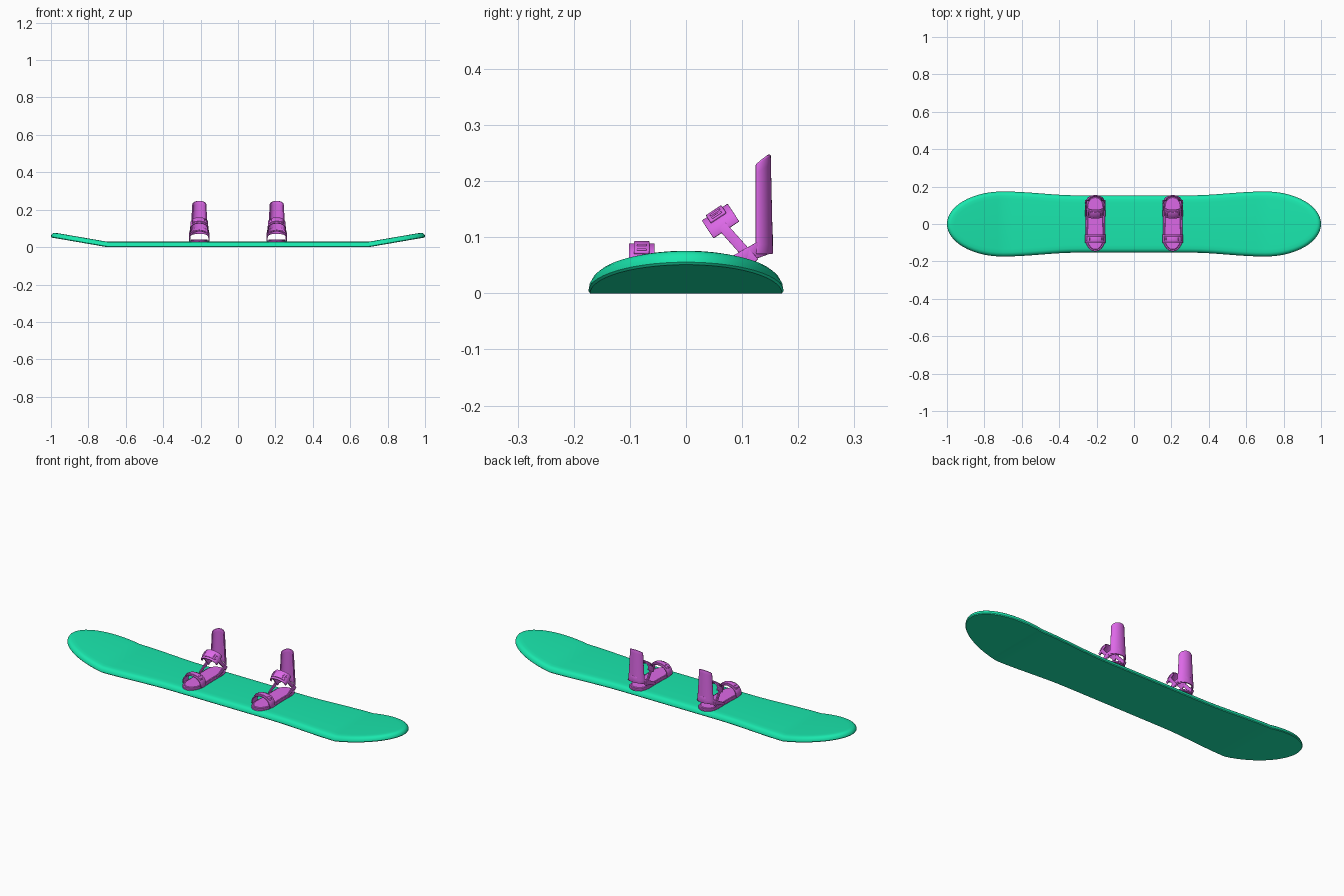
import bpy, bmesh
from math import sin, cos, pi, sqrt
from mathutils import Vector

if "Cube" in bpy.data.objects:
    bpy.data.objects.remove(bpy.data.objects["Cube"])


def material(name, rgb):
    m = bpy.data.materials.new(name)
    m.diffuse_color = (*rgb, 1)
    m.use_nodes = True
    m.node_tree.nodes["Principled BSDF"].inputs["Base Color"].default_value = m.diffuse_color
    return m


GREEN = material("board_green", (0.01, 0.8, 0.42))
PINK = material("binding_pink", (0.72, 0.14, 0.8))


def finish(name, bm, mat, thickness=0, bevel=0):
    bmesh.ops.remove_doubles(bm, verts=bm.verts, dist=1e-5)
    bmesh.ops.recalc_face_normals(bm, faces=bm.faces)
    me = bpy.data.meshes.new(name)
    bm.to_mesh(me)
    bm.free()
    ob = bpy.data.objects.new(name, me)
    bpy.context.collection.objects.link(ob)
    me.materials.append(mat)
    if thickness:
        s = ob.modifiers.new("thickness", 'SOLIDIFY')
        s.thickness, s.offset = thickness, 0
    if bevel:
        b = ob.modifiers.new("bevel", 'BEVEL')
        b.width, b.segments, b.limit_method = bevel, 2, 'ANGLE'
    bpy.ops.object.select_all(action='DESELECT')
    ob.select_set(True)
    bpy.context.view_layer.objects.active = ob
    bpy.ops.object.shade_smooth_by_angle(angle=0.6)
    return ob


def sheet(name, f, nu, nv, thickness, bevel=0.0015):
    """Curved panel from f(u, v), u and v running 0..1."""
    bm = bmesh.new()
    g = [[bm.verts.new(f(i / nu, j / nv)) for j in range(nv + 1)] for i in range(nu + 1)]
    for i in range(nu):
        for j in range(nv):
            bm.faces.new((g[i][j], g[i + 1][j], g[i + 1][j + 1], g[i][j + 1]))
    return finish(name, bm, PINK, thickness, bevel)


def lofted(name, half_outline, layers, mat, rise=lambda p: 0, axis='x'):
    """Stack inset copies of a symmetric outline; half_outline runs tip to tip."""
    n = len(half_outline)
    loop = half_outline + [(a, -b) for a, b in reversed(half_outline[1:-1])]
    pts = [Vector((a, b)) for a, b in loop]
    m = len(pts)
    bm = bmesh.new()
    rings = []
    for inset, z in layers:
        ring = []
        for i, p in enumerate(pts):
            t = (pts[(i + 1) % m] - pts[i - 1]).normalized()
            q = p + Vector((t.y, -t.x)) * inset
            co = (q.x, q.y) if axis == 'x' else (q.y, q.x)
            ring.append(bm.verts.new((*co, z + rise(q.x))))
        rings.append(ring)
    for a, b in zip(rings, rings[1:]):
        for i in range(m):
            j = (i + 1) % m
            bm.faces.new((a[i], a[j], b[j], b[i]))
    # caps: strips joining the two sides
    for r in (rings[0], rings[-1]):
        for i in range(n - 1):
            f = [r[i], r[i + 1], r[(m - i - 1) % m], r[(m - i) % m]]
            bm.faces.new(list(dict.fromkeys(f)))
    return finish(name, bm, mat)


# Board: waisted deck with rounded, upturned tips
def half_width(x):
    x = abs(x)
    if x > 0.7:
        return 0.174 * sqrt(max(0, 1 - ((x - 0.7) / 0.3) ** 2))
    s = min(1, max(0, (x - 0.3) / 0.4))
    return 0.153 + 0.021 * s * s * (3 - 2 * s)


tip = [0.7 + 0.3 * cos(i / 14 * pi / 2) for i in range(15)]
body = [0.7 - 1.4 * i / 28 for i in range(1, 28)]
xs = [-x for x in tip] + [-x for x in body] + tip[::-1]
outline = [(x, 0 if abs(x) > 0.9999 else half_width(x)) for x in xs]
deck = [(0.003, 0), (0, 0.004), (0.0015, 0.012), (0.006, 0.02),
        (0.013, 0.0255), (0.022, 0.028), (0.04, 0.029)]
lofted("board", outline, deck, GREEN, lambda x: max(0, abs(x) - 0.7) * 0.172)


# Binding parts
def strap(name, x0, centre, tilt, width, hx, h, thick, a0=0.0, a1=pi, nu=20):
    def f(u, v):
        a = a0 + (a1 - a0) * u
        w, r = (v - 0.5) * width, h * max(0, sin(a)) ** 0.75
        return (x0 + hx * cos(a),
                centre[0] + w * cos(tilt) - r * sin(tilt),
                centre[1] + w * sin(tilt) + r * cos(tilt))
    sheet(name, f, nu, 1, thick)


def buckled_strap(name, x0, centre, tilt, width, hx, h):
    strap(name, x0, centre, tilt, width, hx, h, 0.006)
    # raised plate over the crown, and ladder ridges on each side
    strap(name + "_plate", x0, centre, tilt, width * 0.6, hx + 0.003, h + 0.004, 0.006, 0.6, pi - 0.6, 14)
    for k, a in enumerate((0.75, 1.0, pi - 1.0, pi - 0.75)):
        strap(f"{name}_ridge_{k}", x0, centre, tilt, width * 0.38, hx + 0.006, h + 0.007,
              0.004, a - 0.05, a + 0.05, 2)


def arm(name, x0, side):
    # upright link from the heel hoop to the ankle strap
    a, b = Vector((0.064, 0.12)), Vector((0.122, 0.055))
    n = Vector((0.75, 0.66)) * 0.018

    def f(u, v):
        p = a.lerp(b, u) + n * (v - 0.5)
        return (x0 + side * (0.043 + 0.008 * u), p.x, p.y)
    sheet(name, f, 4, 1, 0.007)


def heel_hoop(u, v):
    # U-shaped band climbing towards the rear
    t = 2 * u - 1
    a = max(-1, min(1, t / 0.65)) * pi / 2
    y = 0.1 + 0.052 * cos(a) - max(0, abs(t) - 0.65) / 0.35 * 0.06
    low, high = 0.06 + 0.37 * (y - 0.12), 0.079 + 0.56 * (y - 0.105)
    return 0.051 * sin(a), y, low + (high - low) * v


def highback(u, v):
    # tall curved shell with a rounded top
    a = (2 * u - 1) * pi / 2 * 0.95
    s = sin(a)
    top = 0.226 + 0.021 * cos(a) ** 0.8
    y = 0.122 + (0.030 - 0.004 * v) * cos(a)
    return s * (0.046 - 0.011 * v ** 0.8), y, 0.07 + (top - 0.07) * v


# foot outline: (y, half width) from toe to heel
sole = [(-0.147, 0), (-0.144, 0.017), (-0.134, 0.031), (-0.118, 0.043), (-0.098, 0.051),
        (-0.07, 0.054), (-0.02, 0.052), (0.04, 0.051), (0.095, 0.052), (0.12, 0.047),
        (0.138, 0.036), (0.149, 0.019), (0.153, 0)]

for tag, x0 in (("left", -0.207), ("right", 0.207)):
    for part, ins, z0, z1 in (("sole", 0.0, 0.026, 0.036), ("footbed", 0.009, 0.034, 0.041)):
        ob = lofted(f"{tag}_{part}", sole, [(ins, z0), (ins, z1 - 0.003), (ins + 0.003, z1)],
                    PINK, axis='y')
        ob.location.x = x0
    sheet(f"{tag}_heel_hoop", heel_hoop, 28, 2, 0.006).location.x = x0
    sheet(f"{tag}_highback", highback, 20, 10, 0.006).location.x = x0
    buckled_strap(f"{tag}_toe_strap", x0, (-0.079, 0.034), 0, 0.046, 0.053, 0.052)
    buckled_strap(f"{tag}_ankle_strap", x0, (0.072, 0.113), 0.58, 0.055, 0.044, 0.035)
    for side in (-1, 1):
        arm(f"{tag}_ankle_arm_{'outer' if side * x0 > 0 else 'inner'}", x0, side)
